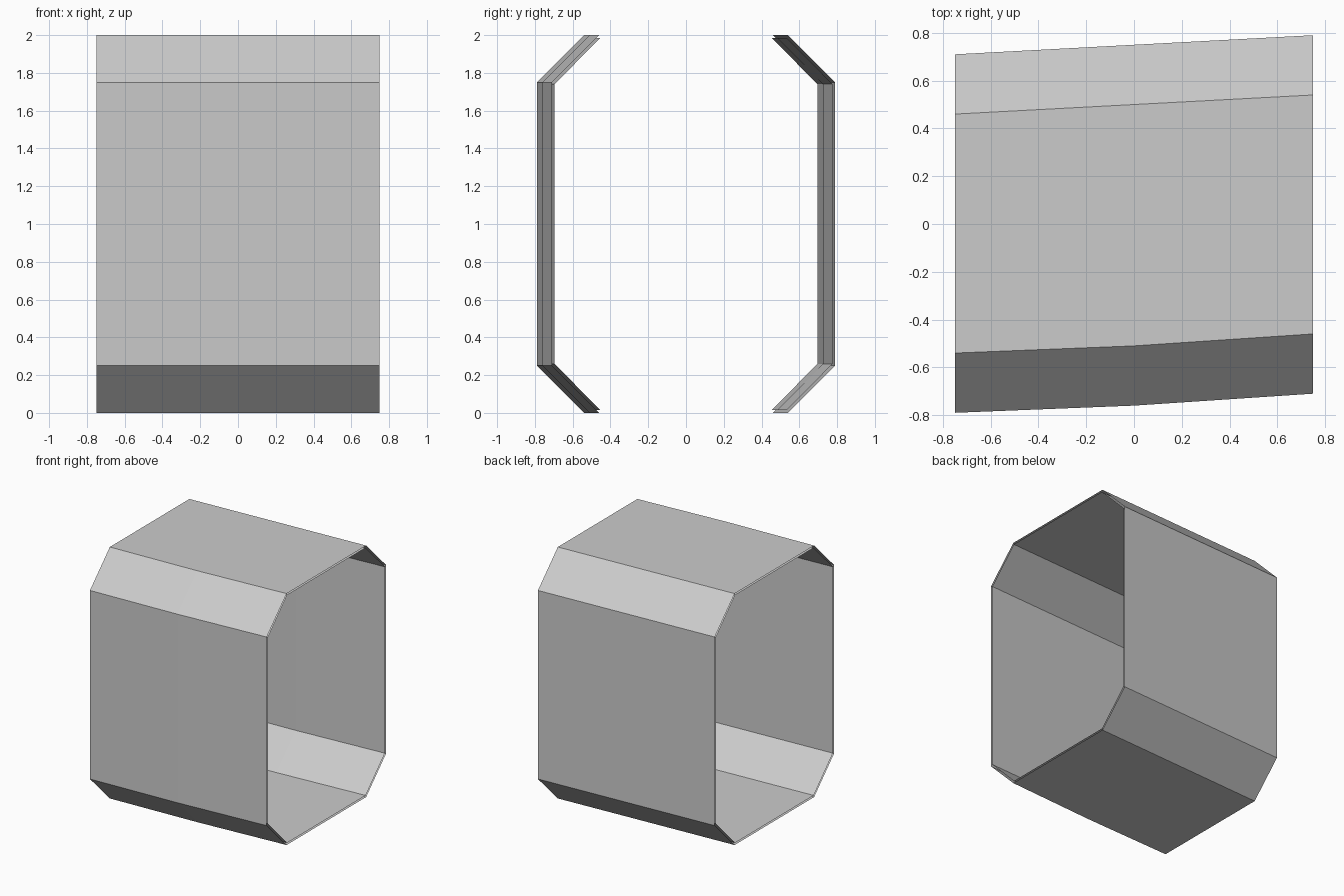
import bpy, bmesh

if "Cube" in bpy.data.objects:
    bpy.data.objects.remove(bpy.data.objects["Cube"])

XS = (-0.75, 0.0, 0.75)
STRAIGHT = (-0.04, 0.0, 0.04)
KINKED = (-0.04, -0.01, 0.04)


def octagon(inset):
    # chamfered cross-section (y, z), counter-clockwise from the floor
    a, w, c = 0.5 - inset * 0.414, 0.75 - inset, 0.25 + inset * 0.586
    return [(-a, inset), (a, inset), (w, c), (w, 2 - c),
            (a, 2 - inset), (-a, 2 - inset), (-w, 2 - c), (-w, c)]


def shell(name, inset, front, back, inward):
    bm = bmesh.new()
    rings = []
    for x, f, b in zip(XS, front, back):
        rings.append([bm.verts.new((x, y + (f if y < 0 else b), z))
                      for y, z in octagon(inset)])
    for r0, r1 in zip(rings, rings[1:]):
        for i in range(8):
            j = (i + 1) % 8
            quad = [r0[i], r0[j], r1[j], r1[i]]
            bm.faces.new(quad if not inward else quad[::-1])
    # the profile winding above faces inward; turn it outward for the outer skin
    bm.normal_update()
    floor = min(bm.faces, key=lambda f: f.calc_center_median().z)
    if (floor.normal.z > 0) != inward:
        bmesh.ops.reverse_faces(bm, faces=bm.faces[:])
    mesh = bpy.data.meshes.new(name)
    bm.to_mesh(mesh)
    bm.free()
    obj = bpy.data.objects.new(name, mesh)
    bpy.context.collection.objects.link(obj)
    return obj


# outer skin: front side bends at the middle, back side runs straight
shell("tunnel_outer_skin", 0.0, KINKED, STRAIGHT, False)
# inner lining: set slightly inside, open at both ends
shell("tunnel_inner_lining", 0.015, STRAIGHT, KINKED, True)
